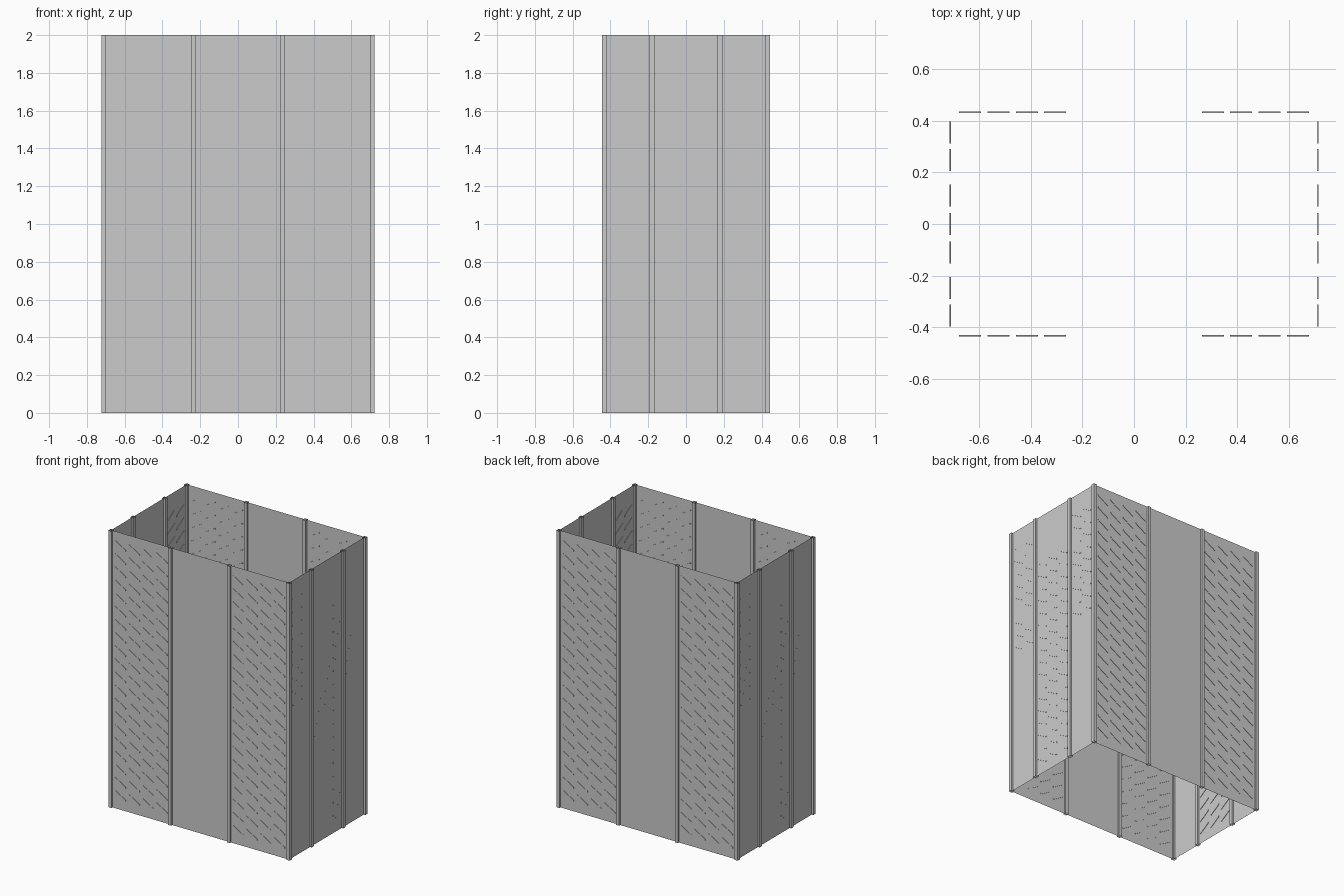
import bpy, bmesh, math
from mathutils import Matrix

if "Cube" in bpy.data.objects:
    bpy.data.objects.remove(bpy.data.objects["Cube"])

H = 2.0
WX, WY = 0.711, 0.432      # wall planes
PX, PY = 0.235, 0.18       # intermediate posts
T = 0.025                  # post width


def finish(bm, name):
    me = bpy.data.meshes.new(name)
    bm.to_mesh(me)
    bm.free()
    ob = bpy.data.objects.new(name, me)
    bpy.context.collection.objects.link(ob)
    return ob


def side_matrix(angle, dist):
    # local x runs along the wall, local -y faces outwards
    return Matrix.Rotation(angle, 4, 'Z') @ Matrix.Translation((0, -dist, 0))


def wall(name, angle, dist, half):
    bm = bmesh.new()
    pts = [(-half, 0, 0), (half, 0, 0), (half, 0, H), (-half, 0, H)]
    bm.faces.new([bm.verts.new(p) for p in pts])
    bm.transform(side_matrix(angle, dist))
    finish(bm, name)


def post(name, x, y):
    # square tube, open at both ends
    bm = bmesh.new()
    h = T / 2
    ring = [(-h, -h), (h, -h), (h, h), (-h, h)]
    lo = [bm.verts.new((x + a, y + b, 0)) for a, b in ring]
    hi = [bm.verts.new((x + a, y + b, H)) for a, b in ring]
    for i in range(4):
        j = (i + 1) % 4
        bm.faces.new((lo[i], lo[j], hi[j], hi[i]))
    finish(bm, name)


def louvres(name, angle, dist, columns, z0, z1, pitch=0.095):
    # slim slanted vents dropping to the right, slightly proud of the wall
    bm = bmesh.new()
    w, drop, t, d = 0.085, 0.05, 0.008, 0.003
    for i in range(int((z1 - z0) / pitch)):
        top = z0 + 0.08 + i * pitch
        for x in columns:
            prof = [(x - w / 2, top - t), (x + w / 2, top - drop - t),
                    (x + w / 2, top - drop), (x - w / 2, top)]
            f = [bm.verts.new((a, -d, z)) for a, z in prof]
            b = [bm.verts.new((a, d, z)) for a, z in prof]
            bm.faces.new(f)
            bm.faces.new(b[::-1])
            for k in range(4):
                m = (k + 1) % 4
                bm.faces.new((f[m], f[k], b[k], b[m]))
    bm.transform(side_matrix(angle, dist))
    finish(bm, name)


# Walls and louvres, rotated pairs
outer = [s * (0.305 + 0.11 * k) for s in (-1, 1) for k in range(4)]
for label, a in (("front", 0), ("back", math.pi)):
    wall(label + "_wall", a, WY, WX)
    louvres(label + "_louvres", a, WY, outer, 0.05, 1.97)
for label, a in (("right", math.pi / 2), ("left", -math.pi / 2)):
    wall(label + "_wall", a, WX, WY)
    louvres(label + "_outer_louvres", a, WX, [-0.355, -0.248, 0.248, 0.355], 1.03, 1.96)
    louvres(label + "_middle_louvres", a, WX, [-0.11, 0, 0.11], 0.05, 1.68)

# Posts
for sx in (-1, 1):
    for sy in (-1, 1):
        post("corner_post", sx * WX, sy * WY)
        post("long_side_post", sx * PX, sy * WY)
        post("short_side_post", sx * WX, sy * PY)
